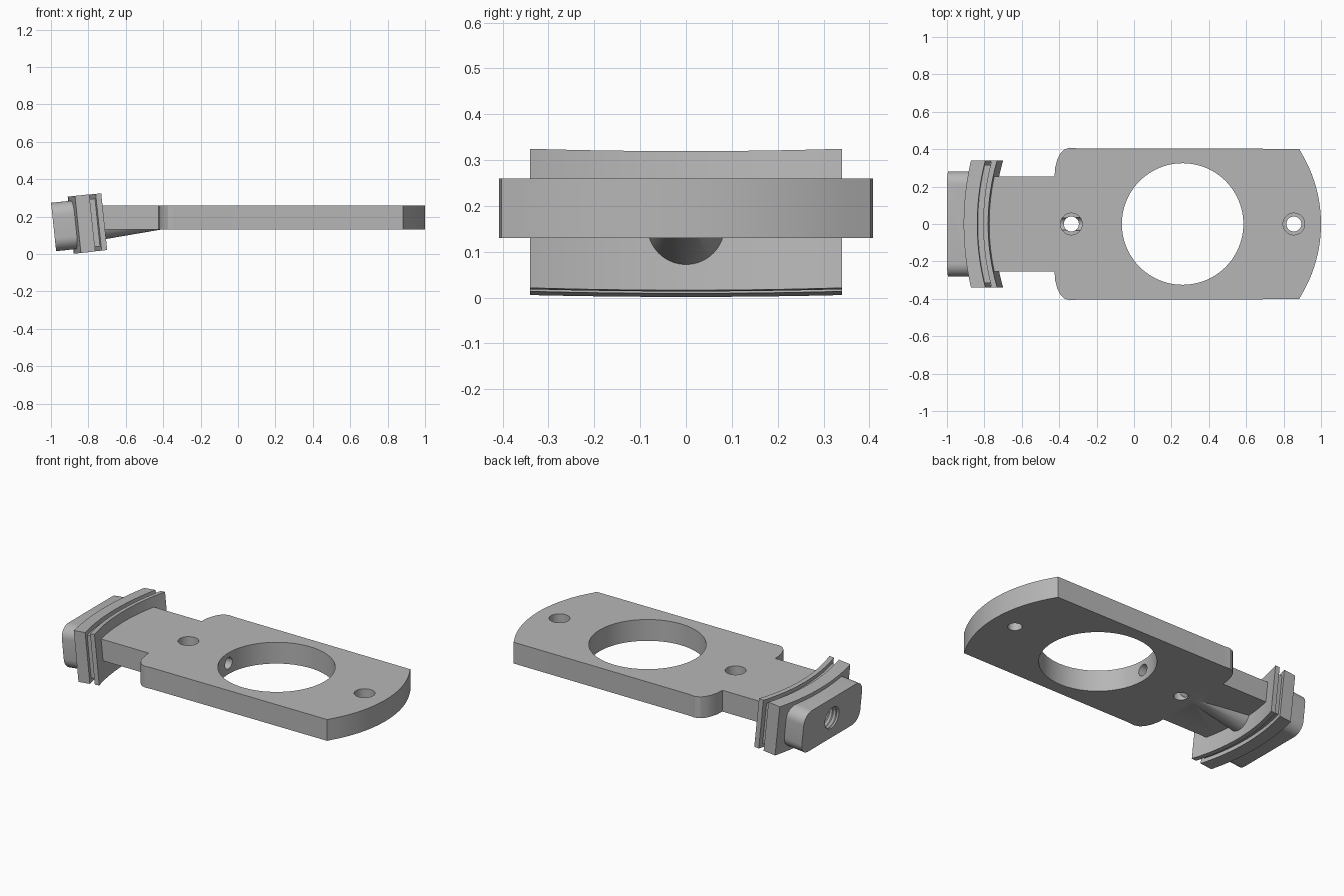
import bpy, bmesh, math
from mathutils import Matrix, Vector

if "Cube" in bpy.data.objects:
    bpy.data.objects.remove(bpy.data.objects["Cube"])

grey = bpy.data.materials.new("plain_grey")
grey.diffuse_color = (0.47, 0.47, 0.47, 1)
grey.use_nodes = True
grey.node_tree.nodes["Principled BSDF"].inputs["Base Color"].default_value = grey.diffuse_color


def make(name, bm, matrix=None):
    """Turn a bmesh into an object, optionally placed by a matrix."""
    if matrix:
        bm.transform(matrix)
    bmesh.ops.recalc_face_normals(bm, faces=bm.faces)
    mesh = bpy.data.meshes.new(name)
    bm.to_mesh(mesh)
    bm.free()
    mesh.materials.append(grey)
    ob = bpy.data.objects.new(name, mesh)
    bpy.context.collection.objects.link(ob)
    return ob


def prism(name, outline, z0, z1, matrix=None):
    """Extrude an xy outline from z0 to z1."""
    bm = bmesh.new()
    face = bm.faces.new([bm.verts.new((x, y, z0)) for x, y in outline])
    new = bmesh.ops.extrude_face_region(bm, geom=[face])["geom"]
    bmesh.ops.translate(bm, vec=(0, 0, z1 - z0),
                        verts=[g for g in new if isinstance(g, bmesh.types.BMVert)])
    return make(name, bm, matrix)


def lathe(name, profile, matrix, n=40):
    """Closed solid of (distance, radius) rings around the local z axis."""
    bm = bmesh.new()
    rings = [[bm.verts.new((r * math.cos(2 * math.pi * i / n),
                            r * math.sin(2 * math.pi * i / n), s)) for i in range(n)]
             for s, r in profile]
    for a, b in zip(rings, rings[1:]):
        for i in range(n):
            bm.faces.new((a[i], a[(i + 1) % n], b[(i + 1) % n], b[i]))
    bm.faces.new(rings[0])
    bm.faces.new(rings[-1])
    return make(name, bm, matrix)


def combine(ob, tool, operation):
    """Apply a boolean and throw the tool away."""
    m = ob.modifiers.new("join", "BOOLEAN")
    m.object, m.operation, m.solver = tool, operation, "EXACT"
    bpy.context.view_layer.objects.active = ob
    bpy.ops.object.modifier_apply(modifier=m.name)
    bpy.data.objects.remove(tool)


def arc(x, radius, half, n=24):
    """Shallow arc whose middle is at x and whose ends bend toward +x."""
    ys = [half * (2 * i / n - 1) for i in range(n + 1)]
    return [(x + radius - math.sqrt(radius ** 2 - y * y), y) for y in ys]


# Main plate: rounded shoulders at the left, arc at the right
upper = [(-0.425, 0.25), (-0.422, 0.30), (-0.41, 0.345), (-0.395, 0.375),
         (-0.375, 0.397), (-0.345, 0.408), (-0.30, 0.404), (0.883, 0.402)]
a0 = math.atan2(0.402, 0.623)
tip = [(0.26 + 0.74 * math.cos(a), 0.74 * math.sin(a))
       for a in [a0 * (1 - i / 16) for i in range(1, 32)]]
plate = prism("valve_plate", upper + tip + [(x, -y) for x, y in reversed(upper)], 0.13, 0.26)

# Neck toward the flange
neck = prism("neck", [(-0.79, -0.255), (-0.35, -0.255), (-0.35, 0.255), (-0.79, 0.255)], 0.13, 0.26)
combine(plate, neck, "UNION")

# Sloping boss under the neck, along the bore axis
start, end = Vector((-1.0, 0, 0.142)), Vector((-0.065, 0, 0.197))
bore_axis = Matrix.Translation(start) @ (end - start).to_track_quat("Z", "Y").to_matrix().to_4x4()
combine(plate, lathe("boss", [(0.19, 0.09), (0.585, 0.046)], bore_axis), "UNION")

# Tilted, curved flange: main plate, groove core and thin rib
tilt = Matrix.Translation((-0.81, 0, 0.163)) @ Matrix.Rotation(math.radians(-6), 4, "Y")
for name, x0, x1, r0, r1, hy, hz in (
        ("flange_core", -0.03, 0.03, 1.5, 1.2, 0.315, 0.128),
        ("flange_plate", -0.085, -0.012, 1.5, 1.35, 0.34, 0.1535),
        ("flange_rib", 0.02, 0.046, 1.3, 1.2, 0.34, 0.1525)):
    outline = arc(x0, r0, hy) + arc(x1, r1, hy)[::-1]
    combine(plate, prism(name, outline, -hz, hz, tilt), "UNION")

# Rounded end block
corner = 0.07
block = [(sy * (0.282 - corner) + corner * math.cos(a), sz * (0.13 - corner) + corner * math.sin(a))
         for sy, sz, q in ((1, 1, 0), (-1, 1, 1), (-1, -1, 2), (1, -1, 3))
         for a in [math.pi / 2 * (q + i / 8) for i in range(9)]]
to_x = Matrix(((0, 0, 1, 0), (1, 0, 0, 0), (0, 1, 0, 0), (0, 0, 0, 1)))
combine(plate, prism("end_block", block, -0.177, -0.04, tilt @ to_x), "UNION")

# Large opening and two counterbored screw holes
combine(plate, lathe("opening", [(0, 0.325), (0.4, 0.325)],
                     Matrix.Translation((0.26, 0, 0)), 96), "DIFFERENCE")
for x in (-0.335, 0.855):
    combine(plate, lathe("screw_hole", [(0, 0.04), (0.19, 0.04), (0.19, 0.058), (0.4, 0.058)],
                         Matrix.Translation((x, 0, 0))), "DIFFERENCE")

# Threaded bore running into the large opening
thread = [(-0.03, 0.069)] + [(0.012 * i, 0.069 if i % 2 else 0.060) for i in range(17)]
combine(plate, lathe("bore", thread + [(0.24, 0.035), (0.98, 0.035)], bore_axis), "DIFFERENCE")

plate.select_set(True)
bpy.context.view_layer.objects.active = plate
bpy.ops.object.shade_smooth_by_angle(angle=math.radians(25))
